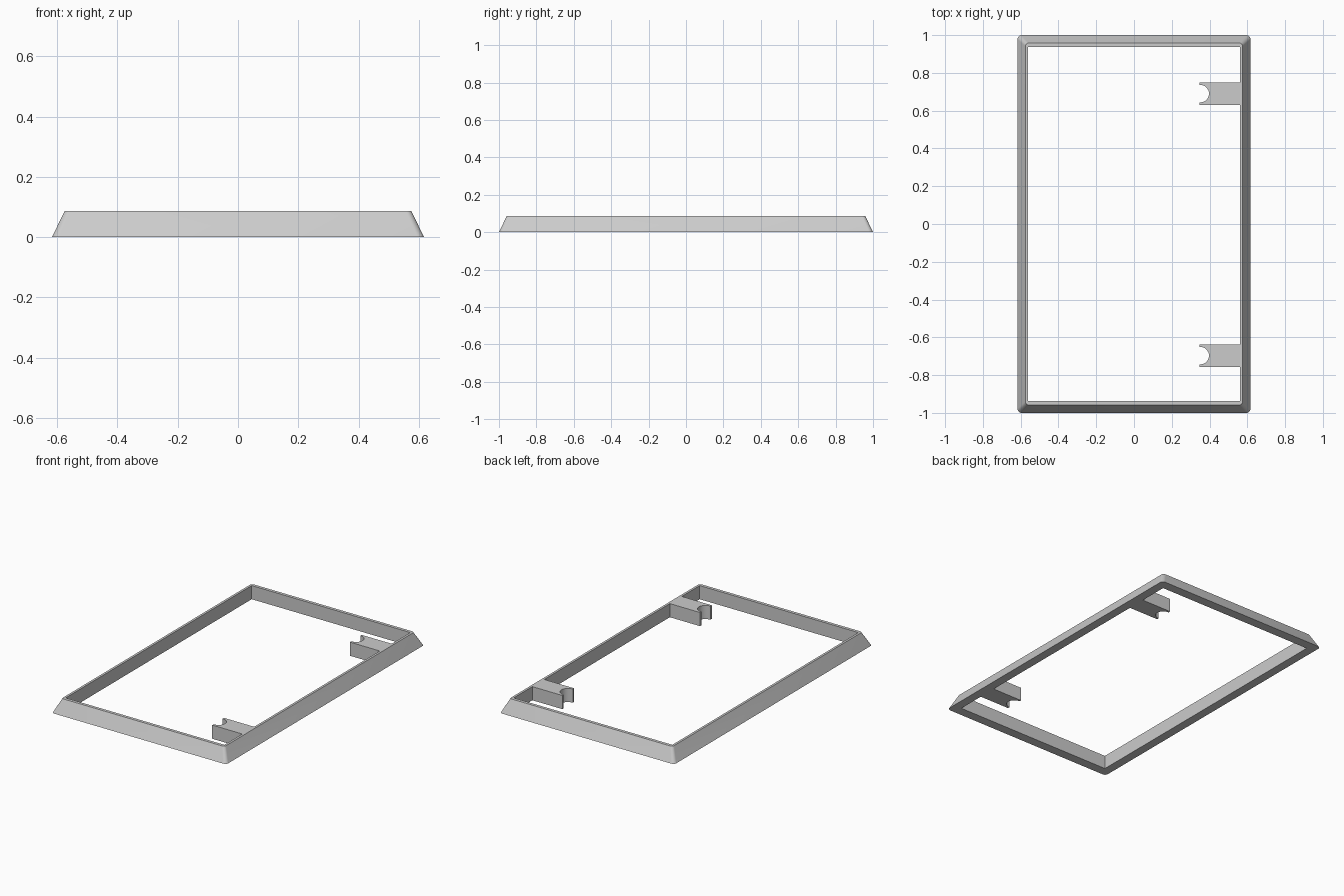
import bpy
import bmesh
from math import sin, cos, pi

cube = bpy.data.objects.get("Cube")
if cube:
    bpy.data.objects.remove(cube, do_unlink=True)

HEIGHT = 0.087
INNER_X, INNER_Y = 0.56, 0.938

# Single grey material
grey = bpy.data.materials.new("plain grey")
grey.use_nodes = True
colour = (0.6, 0.6, 0.6, 1)
grey.diffuse_color = colour
grey.node_tree.nodes["Principled BSDF"].inputs["Base Color"].default_value = colour


def finish(bm, name):
    """Clean the mesh and add it to the scene with sharp edges kept."""
    bmesh.ops.remove_doubles(bm, verts=bm.verts, dist=0.0001)
    bmesh.ops.recalc_face_normals(bm, faces=bm.faces)
    mesh = bpy.data.meshes.new(name)
    bm.to_mesh(mesh)
    bm.free()
    mesh.materials.append(grey)
    obj = bpy.data.objects.new(name, mesh)
    bpy.context.collection.objects.link(obj)
    bpy.ops.object.select_all(action="DESELECT")
    obj.select_set(True)
    bpy.context.view_layer.objects.active = obj
    bpy.ops.object.shade_smooth_by_angle(angle=pi / 6)
    return obj


def rounded_rectangle(half_x, half_y, radius, z, steps=6):
    """Points around a rectangle with rounded corners."""
    points = []
    for corner, (sx, sy) in enumerate([(1, 1), (-1, 1), (-1, -1), (1, -1)]):
        for i in range(steps + 1):
            a = (corner + i / steps) * pi / 2
            points.append((sx * (half_x - radius) + radius * cos(a),
                           sy * (half_y - radius) + radius * sin(a), z))
    return points


# Frame: sloped outer wall, thin top rim, upright inner wall, flat underside
bm = bmesh.new()
rings = [
    rounded_rectangle(INNER_X, INNER_Y, 0, 0),
    rounded_rectangle(0.617, 1.0, 0.022, 0),
    rounded_rectangle(0.575, 0.958, 0.018, HEIGHT),
    rounded_rectangle(INNER_X, INNER_Y, 0, HEIGHT),
]
loops = [[bm.verts.new(p) for p in ring] for ring in rings]
count = len(loops[0])
for k, loop in enumerate(loops):
    following = loops[(k + 1) % len(loops)]
    for i in range(count):
        j = (i + 1) % count
        bm.faces.new((loop[i], loop[j], following[j], following[i]))
finish(bm, "frame")


# Brackets: flush blocks on the inner wall with a round notch in the free end
def bracket(name, y):
    tip, half, notch, steps = 0.348, 0.06, 0.046, 16
    outline = [(tip, y - half), (INNER_X, y - half),
               (INNER_X, y + half), (tip, y + half)]
    for i in range(steps + 1):
        a = pi / 2 - pi * i / steps
        outline.append((tip + 0.003 + notch * cos(a), y + notch * sin(a)))
        if i == 0:
            outline.insert(-1, (tip, y + notch))
    outline.append((tip, y - notch))
    bm = bmesh.new()
    base = bm.faces.new([bm.verts.new((px, py, 0)) for px, py in outline])
    top = bmesh.ops.extrude_face_region(bm, geom=[base])
    moved = [v for v in top["geom"] if isinstance(v, bmesh.types.BMVert)]
    bmesh.ops.translate(bm, verts=moved, vec=(0, 0, HEIGHT))
    # extruding a lone face keeps the base, so the block is closed
    finish(bm, name)


bracket("back_bracket", 0.69)
bracket("front_bracket", -0.697)
